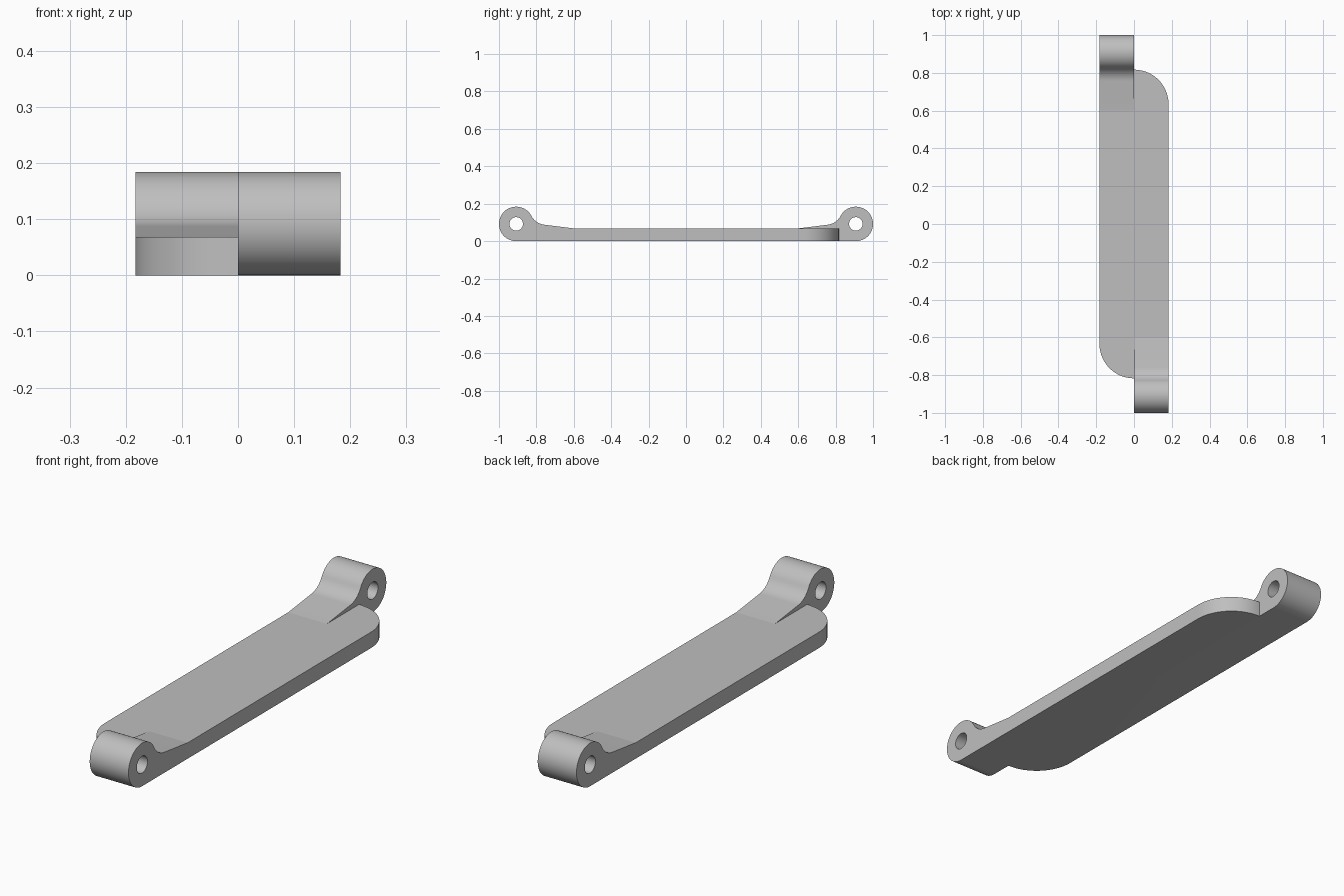
import bpy, bmesh
from math import pi, sin, cos, atan, atan2, radians
from mathutils import Matrix

cube = bpy.data.objects.get("Cube")
if cube:
    bpy.data.objects.remove(cube, do_unlink=True)

HALF_W, THICK = 0.183, 0.068      # plate half width and thickness
PLATE_END = 0.817                 # rounded end of the plate
EYE_Y, EYE_R, HOLE_R = 0.908, 0.092, 0.036
FILLET_Y, FILLET_Z, FILLET_R = 0.747, 0.177, 0.09
RAMP_Y, RAMP_SLOPE = 0.6, 0.125

grey = bpy.data.materials.new("plain grey")
grey.use_nodes = True
colour = (0.52, 0.52, 0.52, 1)
grey.diffuse_color = colour
grey.node_tree.nodes["Principled BSDF"].inputs["Base Color"].default_value = colour


def arc(cy, cz, r, start, end, steps):
    angles = [start + (end - start) * i / steps for i in range(steps + 1)]
    return [(cy + r * cos(a), cz + r * sin(a)) for a in angles]


def mesh_object(name, bm):
    bmesh.ops.recalc_face_normals(bm, faces=bm.faces[:])
    mesh = bpy.data.meshes.new(name)
    bm.to_mesh(mesh)
    bm.free()
    mesh.materials.append(grey)
    obj = bpy.data.objects.new(name, mesh)
    bpy.context.collection.objects.link(obj)
    return obj


def half_body(name, turn):
    """Side profile with one hinge eye, extruded over half of the width."""
    tangent = atan2(FILLET_Z - EYE_R, FILLET_Y - EYE_Y)
    profile = [(-PLATE_END, 0)]
    profile += arc(EYE_Y, EYE_R, EYE_R, -pi / 2, tangent, 56)
    profile += arc(FILLET_Y, FILLET_Z, FILLET_R, tangent - pi,
                   -pi / 2 + atan(RAMP_SLOPE), 14)[1:]
    profile += [(RAMP_Y, THICK), (-PLATE_END, THICK)]
    bm = bmesh.new()
    face = bm.faces.new([bm.verts.new((-HALF_W, y, z)) for y, z in profile])
    grown = bmesh.ops.extrude_face_region(bm, geom=[face])
    verts = [v for v in grown["geom"] if isinstance(v, bmesh.types.BMVert)]
    bmesh.ops.translate(bm, verts=verts, vec=(HALF_W, 0, 0))
    # round the outer vertical corner of the plain end
    corner = [e for e in bm.edges if all(
        v.co.x < -HALF_W + 0.001 and v.co.y < -PLATE_END + 0.001 for v in e.verts)]
    bmesh.ops.bevel(bm, geom=corner, offset=HALF_W - 0.0005, segments=20,
                    profile=0.5, affect='EDGES')
    bmesh.ops.transform(bm, matrix=Matrix.Rotation(turn, 4, 'Z'), verts=bm.verts[:])
    return mesh_object(name, bm)


def pin_cutter(name, side):
    bm = bmesh.new()
    bmesh.ops.create_cone(bm, cap_ends=True, segments=64, radius1=HOLE_R,
                          radius2=HOLE_R, depth=0.5,
                          matrix=Matrix.Translation((0, side * EYE_Y, EYE_R))
                          @ Matrix.Rotation(pi / 2, 4, 'Y'))
    return mesh_object(name, bm)


def combine(target, other, operation):
    mod = target.modifiers.new(operation.lower(), 'BOOLEAN')
    mod.operation, mod.solver, mod.object = operation, 'EXACT', other
    bpy.context.view_layer.objects.active = target
    bpy.ops.object.modifier_apply(modifier=mod.name)
    bpy.data.objects.remove(other, do_unlink=True)


# two identical halves, the second turned half way round
link = half_body("hinge_link", 0)
combine(link, half_body("second_half", pi), 'UNION')

# pin holes through both eyes
for side in (-1, 1):
    combine(link, pin_cutter("pin_cutter", side), 'DIFFERENCE')

bpy.ops.object.select_all(action='DESELECT')
link.select_set(True)
bpy.context.view_layer.objects.active = link
bpy.ops.object.shade_smooth_by_angle(angle=radians(6.5))
